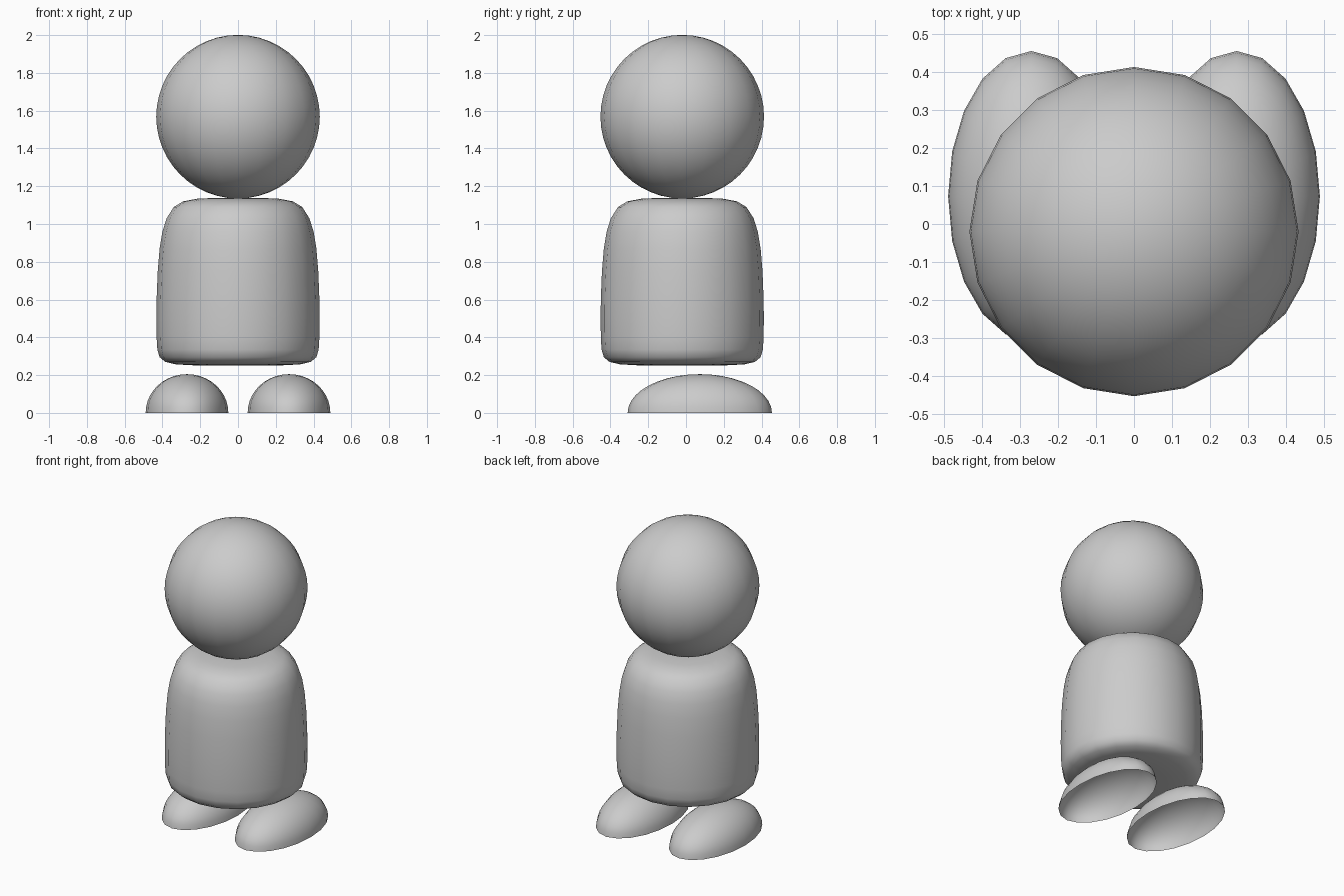
import bpy, math

if "Cube" in bpy.data.objects:
    bpy.data.objects.remove(bpy.data.objects["Cube"])

SEG = 20  # sides around every part


def lathe(name, profile, centre, scale=(1, 1, 1)):
    """Revolve (radius, z) points around z; zero radius gives a pole."""
    verts, faces, rings = [], [], []
    for r, z in profile:
        n = 1 if r < 1e-5 else SEG
        rings.append(range(len(verts), len(verts) + n))
        for i in range(n):
            a = 2 * math.pi * i / SEG
            verts.append((r * math.cos(a) * scale[0], r * math.sin(a) * scale[1], z * scale[2]))
    for lo, hi in zip(rings, rings[1:]):
        for i in range(SEG):
            j = (i + 1) % SEG
            if len(lo) == 1:
                faces.append((lo[0], hi[j], hi[i]))
            elif len(hi) == 1:
                faces.append((lo[i], lo[j], hi[0]))
            else:
                faces.append((lo[i], lo[j], hi[j], hi[i]))
    mesh = bpy.data.meshes.new(name)
    mesh.from_pydata(verts, [], faces)
    mesh.shade_smooth()
    obj = bpy.data.objects.new(name, mesh)
    obj.location = centre
    bpy.context.collection.objects.link(obj)
    return obj


def arc(start, end, steps):
    """Unit-circle profile between two latitudes in degrees."""
    angles = [math.radians(start + (end - start) * i / steps) for i in range(steps + 1)]
    return [(math.cos(a), math.sin(a)) for a in angles]


# Head: full ball
lathe("head", arc(-90, 90, 24), (0, -0.02, 1.568), (0.433, 0.433, 0.433))

# Body: rounded barrel, tapering to soft shoulders
body = [(0, 0.25), (0.2, 0.25), (0.33, 0.257), (0.385, 0.27), (0.415, 0.295),
        (0.427, 0.335), (0.431, 0.4), (0.432, 0.5), (0.431, 0.6), (0.425, 0.75),
        (0.415, 0.87), (0.40, 0.96), (0.378, 1.03), (0.34, 1.09), (0.29, 1.12),
        (0.21, 1.135), (0.1, 1.138), (0, 1.138)]
lathe("body", body, (0, -0.02, 0))

# Feet: open-bottomed half ellipsoids
for side, label in ((-1, "left"), (1, "right")):
    lathe("foot_" + label, arc(0, 90, 10), (side * 0.27, 0.073, 0), (0.219, 0.382, 0.205))
